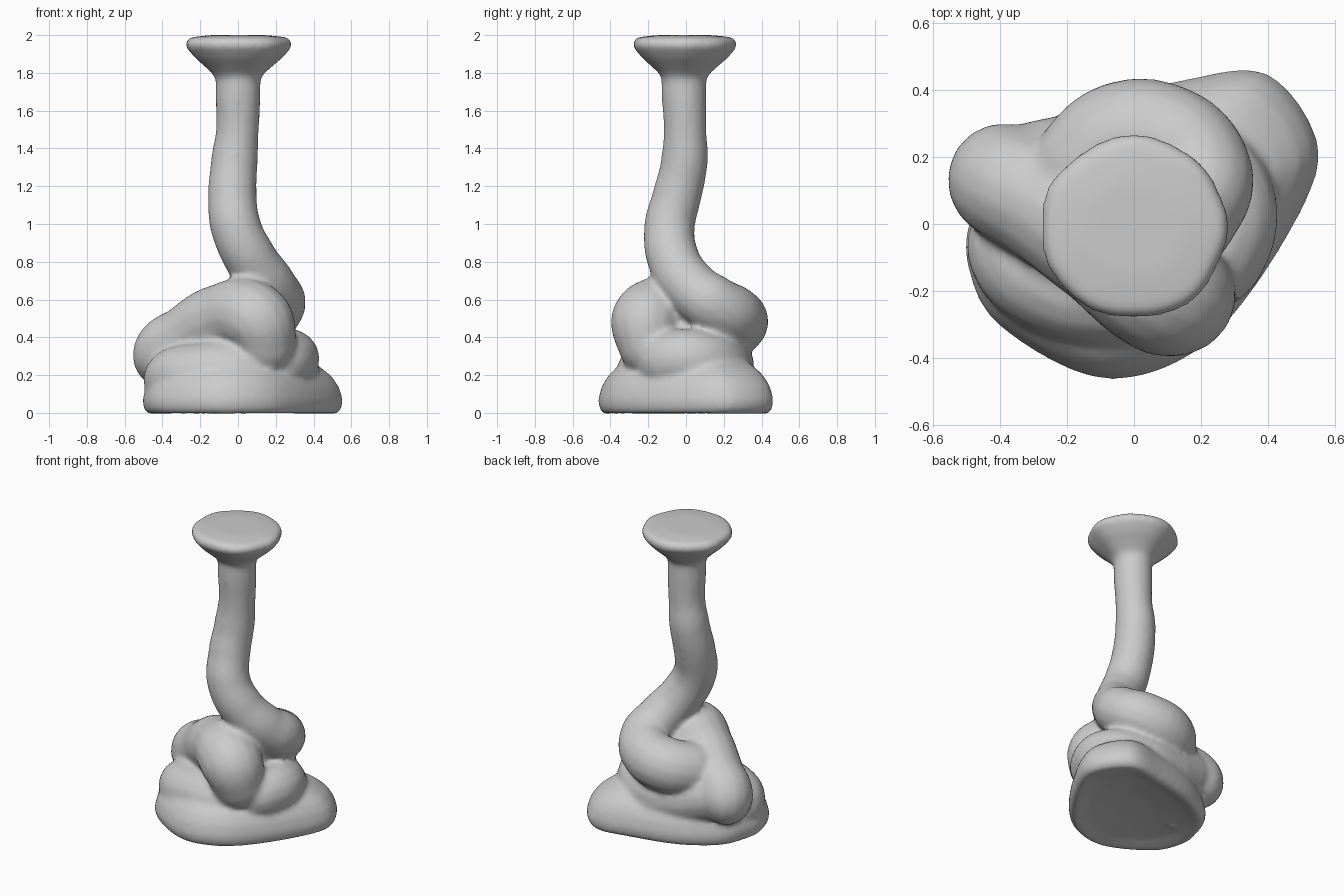
import bpy
import bmesh
from math import sin, cos, pi
from mathutils import Vector

if "Cube" in bpy.data.objects:
    bpy.data.objects.remove(bpy.data.objects["Cube"], do_unlink=True)

GREY = (0.6, 0.6, 0.6, 1)
clay = bpy.data.materials.new("grey clay")
clay.use_nodes = True
clay.diffuse_color = GREY
clay.node_tree.nodes["Principled BSDF"].inputs["Base Color"].default_value = GREY


def link(name, data):
    obj = bpy.data.objects.new(name, data)
    bpy.context.scene.collection.objects.link(obj)
    return obj


def tube(name, points):
    """Round tube through (x, y, z, radius) points."""
    curve = bpy.data.curves.new(name, "CURVE")
    curve.dimensions = "3D"
    curve.bevel_depth = 1
    curve.bevel_resolution = 6
    curve.use_fill_caps = True
    spline = curve.splines.new("BEZIER")
    spline.radius_interpolation = "EASE"
    spline.bezier_points.add(len(points) - 1)
    for bp, (x, y, z, r) in zip(spline.bezier_points, points):
        bp.co = (x, y, z)
        bp.radius = r
        bp.handle_left_type = bp.handle_right_type = "AUTO"
    return link(name, curve)


def loft(name, rings):
    """Closed skin over a list of equal-length point rings."""
    bm = bmesh.new()
    loops = [[bm.verts.new(p) for p in ring] for ring in rings]
    n = len(loops[0])
    for a, b in zip(loops, loops[1:]):
        for i in range(n):
            j = (i + 1) % n
            bm.faces.new((a[i], a[j], b[j], b[i]))
    bm.faces.new(loops[0][::-1])
    bm.faces.new(loops[-1])
    bmesh.ops.recalc_face_normals(bm, faces=bm.faces)
    mesh = bpy.data.meshes.new(name)
    bm.to_mesh(mesh)
    bm.free()
    return link(name, mesh)


def smooth_loop(pts, steps=5):
    """Closed Catmull-Rom outline through the points."""
    out = []
    n = len(pts)
    for i in range(n):
        a, b, c, d = (Vector(pts[(i + k) % n]) for k in (-1, 0, 1, 2))
        for s in range(steps):
            t = s / steps
            out.append(0.5 * (2 * b + (c - a) * t + (2 * a - 5 * b + 4 * c - d) * t ** 2
                              + (3 * b - a - 3 * c + d) * t ** 3))
    return out


# Base: lopsided mound with a slightly hollow underside
outline = smooth_loop([(-0.5, -0.12), (-0.41, -0.3), (-0.12, -0.46), (0.14, -0.41),
                       (0.34, -0.22), (0.53, 0.1), (0.54, 0.28), (0.39, 0.455),
                       (0.14, 0.43), (-0.18, 0.35), (-0.41, 0.2), (-0.49, 0.02)])
levels = [(0.3, 0.04), (0.7, 0.02), (0.93, -0.008), (0.985, 0.02), (1, 0.07),
          (0.96, 0.14), (0.89, 0.195), (0.78, 0.245), (0.6, 0.3), (0.35, 0.35)]
base = loft("base_mound", [[(p.x * s, p.y * s, z) for p in outline] for s, z in levels])

# Core: fills the middle between the coils
core = tube("core", [(-0.04, -0.02, 0.2, 0.22), (0.03, -0.02, 0.38, 0.22),
                     (0.07, 0, 0.52, 0.15)])

# Coils, from the lowest to the highest
front_fold = tube("front_fold", [(-0.3, 0.05, 0.12, 0.12), (-0.34, -0.08, 0.18, 0.16),
                                 (-0.22, -0.17, 0.2, 0.17), (-0.02, -0.19, 0.21, 0.175),
                                 (0.15, -0.16, 0.17, 0.14)])
lower_coil = tube("lower_coil", [(0.12, -0.18, 0.24, 0.12), (0.24, -0.08, 0.28, 0.16),
                                 (0.26, 0.08, 0.28, 0.16), (0.12, 0.18, 0.25, 0.17),
                                 (-0.08, 0.18, 0.25, 0.17), (-0.24, 0.145, 0.29, 0.175),
                                 (-0.36, 0.13, 0.32, 0.165)])
middle_coil = tube("middle_coil", [(-0.34, 0.14, 0.18, 0.12), (-0.385, 0.13, 0.31, 0.174),
                                   (-0.28, 0.07, 0.385, 0.18), (-0.1, -0.05, 0.49, 0.19),
                                   (0.09, -0.2, 0.495, 0.195), (0.14, -0.19, 0.36, 0.17),
                                   (0.13, -0.12, 0.25, 0.12)])

# Neck: rises straight, bends and winds into the top coil
neck = tube("neck_and_top_coil", [(0, -0.01, 1.9, 0.12), (0, -0.01, 1.7, 0.12),
                                  (-0.003, -0.005, 1.5, 0.114), (-0.02, -0.01, 1.32, 0.125),
                                  (-0.03, -0.05, 1.14, 0.13), (-0.01, -0.088, 0.98, 0.135),
                                  (0.07, -0.065, 0.81, 0.14), (0.17, 0.03, 0.66, 0.147),
                                  (0.2, 0.15, 0.57, 0.157), (0.11, 0.245, 0.51, 0.168),
                                  (-0.03, 0.255, 0.475, 0.175), (-0.13, 0.18, 0.45, 0.17),
                                  (-0.17, 0.08, 0.43, 0.16)])

# Flared top: slightly uneven disc
profile = [(0.11, 1.74), (0.13, 1.79), (0.18, 1.835), (0.232, 1.88), (0.279, 1.935),
           (0.283, 1.962), (0.258, 1.988), (0.15, 2.0)]
angles = [2 * pi * i / 48 for i in range(48)]
top = loft("flared_top", [[(r * (1 + 0.02 * cos(7 * a)) * cos(a),
                            0.98 * r * (1 + 0.02 * sin(5 * a)) * sin(a) - 0.01, z)
                           for a in angles] for r, z in profile])

# Fuse the parts into one soft body
parts = [base, core, front_fold, lower_coil, middle_coil, neck, top]
bpy.ops.object.select_all(action="DESELECT")
for obj in parts:
    obj.select_set(True)
bpy.context.view_layer.objects.active = base
bpy.ops.object.convert(target="MESH")
bpy.ops.object.join()
body = bpy.context.view_layer.objects.active
body.name = "coiled_stand"
body.data.materials.clear()
body.data.materials.append(clay)
remesh = body.modifiers.new("fuse", "REMESH")
remesh.mode = "VOXEL"
remesh.voxel_size = 0.016
remesh.use_smooth_shade = True
soften = body.modifiers.new("soften", "SMOOTH")
soften.factor = 0.5
soften.iterations = 10
